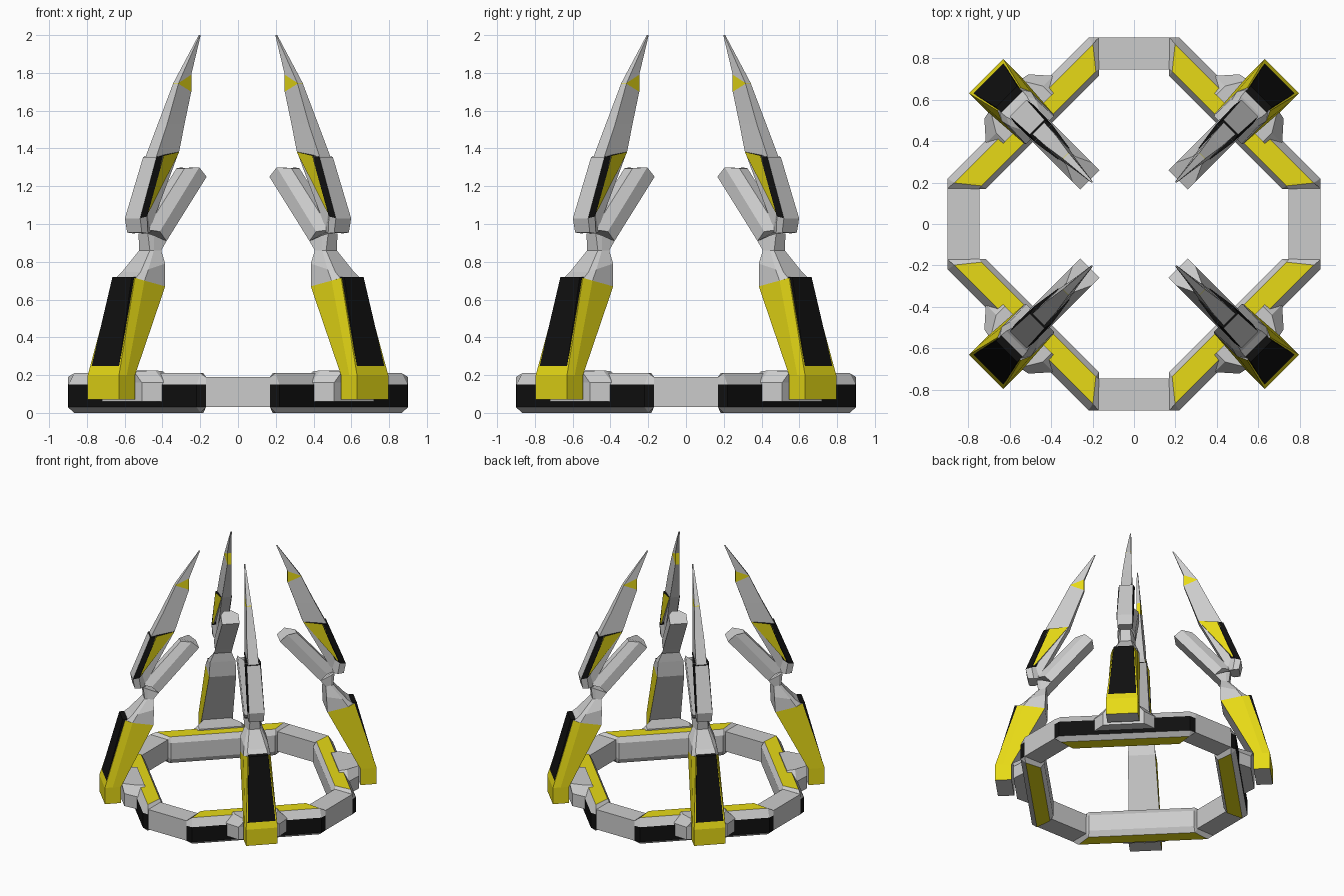
import bpy, bmesh, math

if "Cube" in bpy.data.objects:
    bpy.data.objects.remove(bpy.data.objects["Cube"], do_unlink=True)


def material(name, rgb):
    m = bpy.data.materials.new(name)
    m.use_nodes = True
    m.diffuse_color = (*rgb, 1)
    m.node_tree.nodes["Principled BSDF"].inputs["Base Color"].default_value = (*rgb, 1)
    return m


GREY, YELLOW, BLACK = 0, 1, 2
MATS = [material("light_grey", (0.6, 0.6, 0.6)),
        material("warning_yellow", (0.8, 0.7, 0.008)),
        material("matt_black", (0.005, 0.005, 0.005))]
OUTER, START, END = -1, "start", "end"


def loft(name, sections, rule, turn=45, mirror=True):
    """Skin sections of (radius, sideways, height) points and place four copies.
    rule(segment, side) gives the colour; a mirrored section counts its sides from
    the outer corner inwards, and OUTER is the side that faces outwards."""
    bm = bmesh.new()
    half = len(sections[0])
    rings = []
    for pts in sections:
        if mirror:
            pts = list(pts) + [(r, -t, z) for r, t, z in reversed(pts)]
        rings.append([bm.verts.new(p) for p in pts])
    n = len(rings[0])
    for i, (a, b) in enumerate(zip(rings, rings[1:])):
        for j in range(n):
            k = (j + 1) % n
            side = j
            if mirror:
                side = OUTER if j == n - 1 else min(j, 2 * half - 2 - j)
            bm.faces.new((a[j], a[k], b[k], b[j])).material_index = rule(i, side)
    bm.faces.new(rings[0]).material_index = rule(START, None)
    bm.faces.new(rings[-1]).material_index = rule(END, None)
    bmesh.ops.recalc_face_normals(bm, faces=bm.faces[:])
    mesh = bpy.data.meshes.new(name)
    bm.to_mesh(mesh)
    bm.free()
    for m in MATS:
        mesh.materials.append(m)
    for q, place in enumerate(("a", "b", "c", "d")):
        ob = bpy.data.objects.new(f"{name}_{place}", mesh)
        ob.rotation_euler.z = math.radians(turn + 90 * q)
        bpy.context.collection.objects.link(ob)


def plain(colour):
    return lambda seg, side: colour


# Base ring: straight links
loft("ring_link", [[(.9, .17, z), (.745, .17, z)] for z in (.03, .19)], plain(GREY), turn=0)


# Base ring: chamfered diagonal links with yellow top and bottom, black outside
def ring_end(s):
    o, i = (.757, s * .516), (.647, s * .407)
    return [(*o, .03), (*o, .15), (*o, .19), (*i, .19),
            (*i, .17), (*i, .05), (*i, .03), (*o, .03)]


def ring_body(s):
    return [(.79, s * .48, .03), (.79, s * .48, .15), (.753, s * .473, .21),
            (.65, s * .39, .21), (.625, s * .385, .17), (.625, s * .385, .04),
            (.65, s * .39, 0), (.753, s * .473, 0)]


def ring_colour(seg, side):
    if side == 0:
        return BLACK
    return YELLOW if seg == 1 and side in (2, 6) else GREY


loft("ring_diagonal", [ring_end(-1), ring_body(-1), ring_body(1), ring_end(1)],
     ring_colour, mirror=False)

# Bracket between ring and foot
loft("bracket", [
    [(.87, .15, .06), (.78, .23, .06), (.72, .23, .06)],
    [(.87, .15, .16), (.78, .23, .16), (.72, .23, .16)],
    [(.88, .10, .22), (.78, .16, .225), (.72, .16, .22)]], plain(GREY))

# Foot and sloping lower leg
loft("lower_leg", [
    [(1.008, .117, .07), (.95, .117, .07), (.888, .117, .07)],
    [(1.008, .117, .2), (.95, .117, .2), (.888, .117, .2)],
    [(.85, .078, .715), (.8, .1, .7), (.645, .1, .67)]],
    lambda seg, side: GREY if seg in (START, END) or side == 2 else YELLOW)

# Black panel on the outside of the leg
loft("leg_panel", [
    [(1.006, .106, .2), (.96, .106, .2)],
    [(.868, .072, .72), (.82, .072, .72)]], plain(BLACK))

# Shoulder narrowing into the neck
loft("neck", [
    [(.845, .075, .71), (.8, .1, .7), (.645, .1, .67)],
    [(.80, .07, .745), (.76, .09, .76), (.64, .095, .79)],
    [(.70, .04, .86), (.68, .05, .86), (.64, .065, .86)],
    [(.71, .035, .95), (.68, .05, .94), (.60, .065, .91)]], plain(GREY))

# Inner rail, leaning inwards
loft("inner_rail", [
    [(.72, .03, .97), (.65, .065, .96), (.60, .065, .91)],
    [(.43, .03, 1.295), (.355, .065, 1.3), (.30, .065, 1.25)]], plain(GREY))

# Curved blade with a yellow wedge near the tip
loft("blade", [
    [(.77, .04, 1.0), (.70, .035, .96)],
    [(.65, .04, 1.36), (.475, .035, 1.385)],
    [(.565, .035, 1.53), (.425, .025, 1.53)],
    [(.466, .02, 1.743), (.365, .015, 1.70)],
    [(.464, .02, 1.747), (.365, .015, 1.79)],
    [(.29, .004, 2.0), (.283, .004, 2.0)]],
    lambda seg, side: YELLOW if seg == 3 else GREY)

# Casing behind the blade, with black flanks
loft("blade_casing", [
    [(.775, .055, .955), (.73, .055, .95), (.68, .03, .96)],
    [(.79, .057, 1.03), (.745, .064, 1.04), (.71, .035, 1.06)],
    [(.66, .05, 1.355), (.615, .06, 1.36), (.58, .03, 1.36)]],
    lambda seg, side: BLACK if seg == END or (seg == 1 and side != OUTER) else GREY)

# Yellow tapered cheeks on the blade, with a dark upper edge
loft("blade_cheek", [
    [(.735, .061, 1.06), (.725, .055, 1.06)],
    [(.62, .06, 1.362), (.478, .039, 1.382)]],
    lambda seg, side: BLACK if seg == END else YELLOW if side == 0 else GREY)
